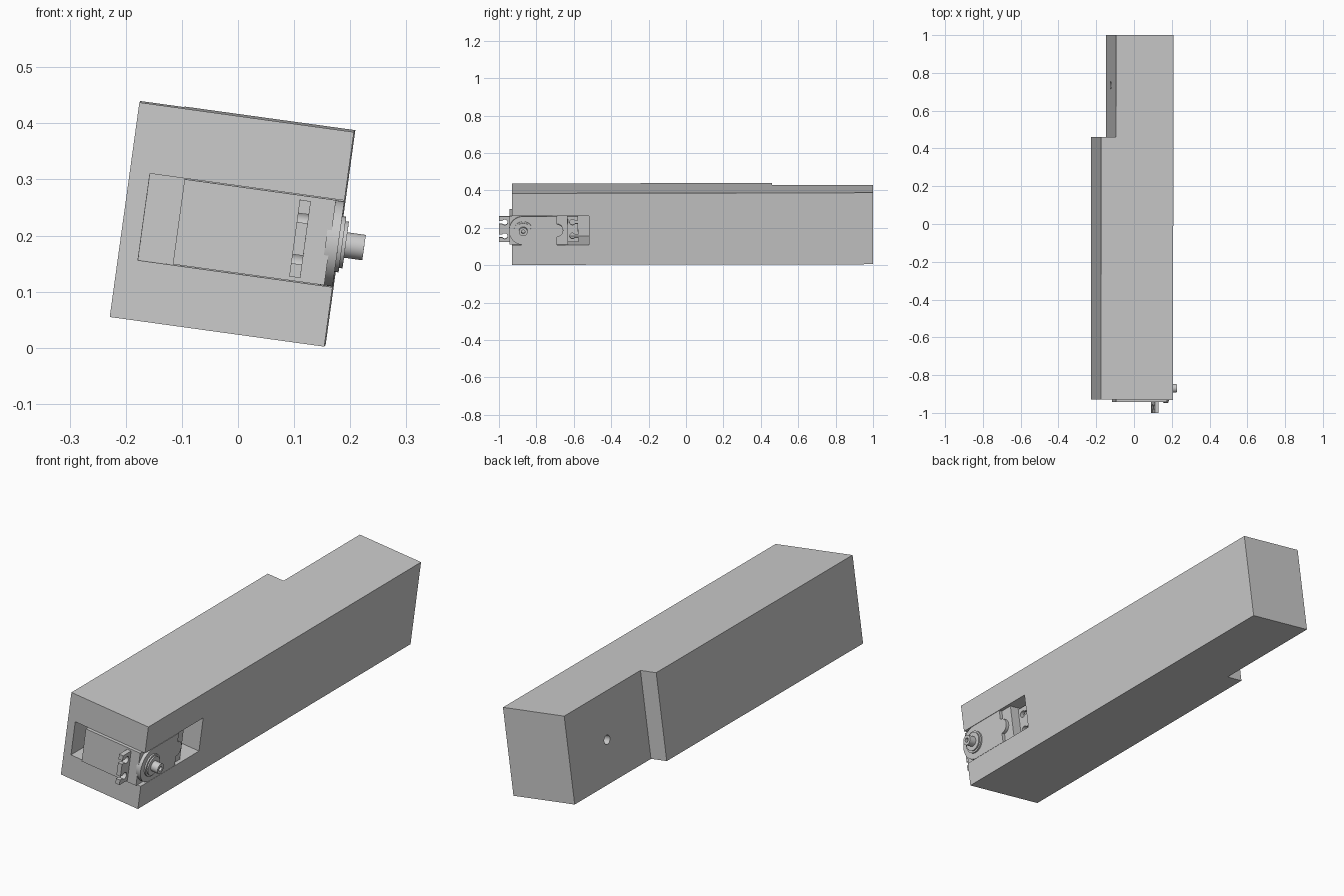
import bpy, bmesh, math
from mathutils import Matrix, Vector

cube = bpy.data.objects.get("Cube")
if cube:
    bpy.data.objects.remove(cube, do_unlink=True)

mat = bpy.data.materials.new("plain grey")
mat.use_nodes = True
GREY = (0.6, 0.6, 0.6, 1)
mat.diffuse_color = GREY
mat.node_tree.nodes["Principled BSDF"].inputs["Base Color"].default_value = GREY

# The whole model leans about its long axis
FRAME = (Matrix.Translation((-0.0098, 0, 0.2212)) @ Matrix.Rotation(-0.0013, 4, "Z")
         @ Matrix.Rotation(0.0018, 4, "X") @ Matrix.Rotation(math.radians(7.87), 4, "Y"))
MID = -0.0085     # height of the servo centre line
AXIS = -0.87      # y of the output shaft


def prism(name, points, offset):
    """Extrude a closed 3D outline along an offset."""
    bm = bmesh.new()
    face = bm.faces.new([bm.verts.new(p) for p in points])
    out = bmesh.ops.extrude_face_region(bm, geom=[face])["geom"]
    bmesh.ops.translate(bm, vec=Vector(offset),
                        verts=[v for v in out if isinstance(v, bmesh.types.BMVert)])
    bmesh.ops.recalc_face_normals(bm, faces=bm.faces)
    mesh = bpy.data.meshes.new(name)
    bm.to_mesh(mesh)
    bm.free()
    mesh.materials.append(mat)
    obj = bpy.data.objects.new(name, mesh)
    bpy.context.collection.objects.link(obj)
    obj.matrix_world = FRAME
    return obj


def side_prism(name, outline, x0, x1):
    """Extrude a (y, z) outline across the width."""
    return prism(name, [(x0, y, z) for y, z in outline], (x1 - x0, 0, 0))


def box(name, x0, x1, y0, y1, z0, z1):
    return side_prism(name, [(y0, z0), (y1, z0), (y1, z1), (y0, z1)], x0, x1)


def arc(cy, cz, r, start, end, n):
    steps = [math.radians(start + (end - start) * i / n) for i in range(n + 1)]
    return [(cy + r * math.cos(a), cz + r * math.sin(a)) for a in steps]


def disc(name, cy, cz, r, x0, x1, n=40):
    return side_prism(name, arc(cy, cz, r, 0, 360, n)[:-1], x0, x1)


def cut(target, cutter):
    cutter.hide_render = True
    mod = target.modifiers.new("cut", "BOOLEAN")
    mod.operation, mod.solver, mod.object = "DIFFERENCE", "EXACT", cutter
    bpy.context.view_layer.update()
    with bpy.context.temp_override(object=target, active_object=target):
        bpy.ops.object.modifier_apply(modifier=mod.name)
    bpy.data.objects.remove(cutter, do_unlink=True)


def smooth(obj):
    bpy.ops.object.select_all(action="DESELECT")
    obj.select_set(True)
    bpy.context.view_layer.objects.active = obj
    bpy.ops.object.shade_smooth_by_angle(angle=math.radians(30))


# Long square beam, narrowed at the back
plan = [(-0.193, -0.93), (0.193, -0.93), (0.193, 1), (-0.114, 1), (-0.114, 0.46), (-0.193, 0.46)]
beam = prism("beam", [(x, y, -0.193) for x, y in plan], (0, 0, 0.386))
cut(beam, box("pocket_cutter", -0.157, 0.3, -1.1, -0.518, -0.086, 0.07))
cut(beam, disc("hole_cutter", 0.735, -0.008, 0.02, -0.2, 0.03))
smooth(beam)

# Servo case
box("servo_case", -0.0945, 0.178, -0.943, -0.632, -0.0845, 0.0685)

# Mounting ears with open screw slots
for name, y0, y1, hole, edge in (("front_ear", -1.0, -0.94, -0.969, -1.01),
                                 ("rear_ear", -0.635, -0.576, -0.607, -0.566)):
    ear = box(name, 0.114, 0.134, y0, y1, MID - 0.069, MID + 0.069)
    for side in (-1, 1):
        z = MID + side * 0.037
        cut(ear, disc("screw_cutter", hole, z, 0.015, 0.1, 0.15, 24))
        cut(ear, box("slot_cutter", 0.1, 0.15, min(hole, edge), max(hole, edge), z - 0.008, z + 0.008))
    smooth(ear)

# Gear cover: round around the shaft, with a small bulge at the rear
cover = (arc(AXIS, MID, 0.0765, 90, 270, 32) + [(-0.69, MID - 0.0765)]
         + arc(-0.69, MID, 0.034, -90, 90, 16) + [(-0.69, MID + 0.0765)])
smooth(side_prism("gear_cover", cover, 0.17, 0.193))

# Stepped collar and hollow output shaft
for name, r, x0, x1 in (("collar_base", 0.05, 0.19, 0.2), ("collar_top", 0.042, 0.195, 0.206)):
    smooth(disc(name, AXIS, MID, r, x0, x1))
shaft = disc("output_shaft", AXIS, MID, 0.0228, 0.2, 0.239)
cut(shaft, disc("bore_cutter", AXIS, MID, 0.01, 0.21, 0.3))
smooth(shaft)
